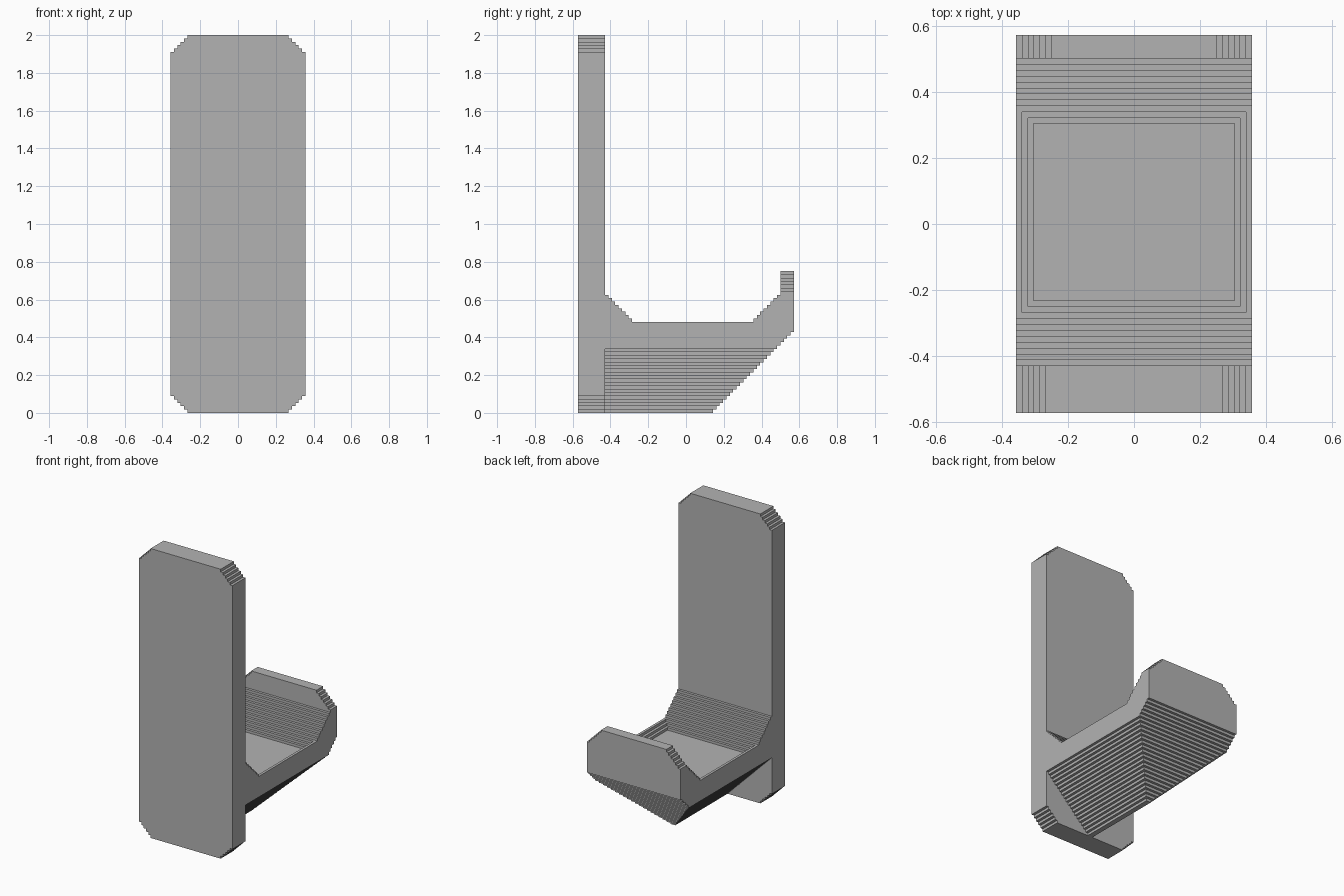
import bpy
import bmesh

if "Cube" in bpy.data.objects:
    bpy.data.objects.remove(bpy.data.objects["Cube"])

U = 1 / 56  # size of one step in the layered surface

grey = bpy.data.materials.new("plain_grey")
grey.diffuse_color = (0.45, 0.45, 0.45, 1)
grey.use_nodes = True
grey.node_tree.nodes["Principled BSDF"].inputs["Base Color"].default_value = grey.diffuse_color


def stairs(points, count, *moves):
    """Continue a profile with a repeated pair of step moves."""
    for _ in range(count):
        for du, dv in moves:
            u, v = points[-1]
            points.append((u + du, v + dv))


def extrude(name, profile, axis, lo, hi):
    """Solid from a (side, z) profile, extruded along x or y between lo and hi."""
    bm = bmesh.new()
    rings = []
    for d in (lo, hi):
        rings.append([bm.verts.new((d * U, u * U, v * U) if axis == "x"
                                   else (u * U, d * U, v * U)) for u, v in profile])
    bm.faces.new(rings[0])
    bm.faces.new(rings[1])
    n = len(profile)
    for i in range(n):
        j = (i + 1) % n
        bm.faces.new((rings[0][i], rings[0][j], rings[1][j], rings[1][i]))
    bmesh.ops.recalc_face_normals(bm, faces=bm.faces)
    mesh = bpy.data.meshes.new(name)
    bm.to_mesh(mesh)
    bm.free()
    mesh.materials.append(grey)
    obj = bpy.data.objects.new(name, mesh)
    bpy.context.collection.objects.link(obj)
    return obj


def mirrored(half):
    return half + [(-u, v) for u, v in reversed(half)]


def combine(target, tool, operation):
    mod = target.modifiers.new(operation.lower(), "BOOLEAN")
    mod.operation = operation
    mod.solver = "EXACT"
    mod.object = tool
    bpy.context.view_layer.objects.active = target
    bpy.ops.object.modifier_apply(modifier=mod.name)
    bpy.data.objects.remove(tool, do_unlink=True)


# Arm side profile: stepped underside, upright lip, stepped cradle
side = [(-26, 0), (8, 0)]
stairs(side, 24, (0, 1), (1, 0))
side += [(32, 42), (28, 42), (28, 35)]
stairs(side, 8, (-1, 0), (0, -1))
side.append((-16, 27))
stairs(side, 8, (0, 1), (-1, 0))
side.append((-26, 35))
arm = extrude("hook_arm", side, "x", -22, 22)

# Arm front outline: V-shaped keel below, clipped lip corners above
outline = [(1, 0)]
stairs(outline, 19, (0, 1), (1, 0))
outline.append((20, 36))
stairs(outline, 6, (-1, 0), (0, 1))
combine(arm, extrude("arm_outline", mirrored(outline), "y", -28, 34), "INTERSECT")

# Shallow stepped tray in the cradle floor
for i in range(3):
    w, z = 19 - i, 26 - i
    tray = extrude("tray_cutter", [(-w, z), (w, z), (w, 29), (-w, 29)], "y", -15 + i, 19 - i)
    combine(arm, tray, "DIFFERENCE")

# Back plate with stepped corners
plate = [(15, 0)]
stairs(plate, 5, (0, 1), (1, 0))
plate.append((20, 107))
stairs(plate, 5, (-1, 0), (0, 1))
hook = extrude("wall_hook", mirrored(plate), "y", -32, -24)
combine(hook, arm, "UNION")
